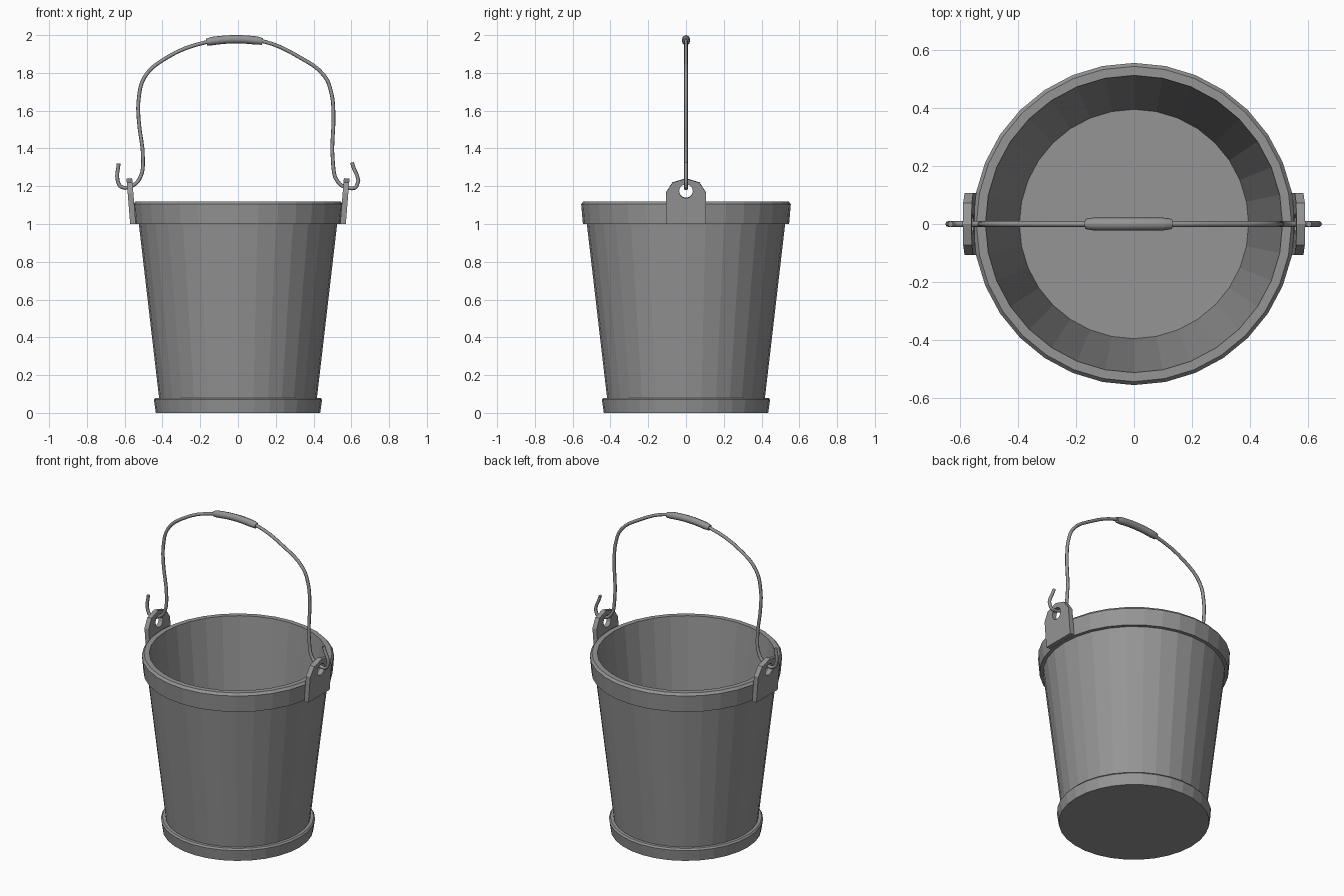
import bpy, bmesh, math
from mathutils import Matrix, Vector

cube = bpy.data.objects.get("Cube")
if cube:
    bpy.data.objects.remove(cube, do_unlink=True)

SIDES = 32

metal = bpy.data.materials.new("grey metal")
metal.use_nodes = True
grey = (0.3, 0.3, 0.3, 1)
metal.diffuse_color = grey
metal.node_tree.nodes["Principled BSDF"].inputs["Base Color"].default_value = grey


def add(name, data):
    obj = bpy.data.objects.new(name, data)
    bpy.context.collection.objects.link(obj)
    data.materials.append(metal)
    return obj


def lathe(name, profile, cap_start=False, cap_end=False):
    """Spin an (r, z) profile around the z axis, with optional flat caps."""
    bm = bmesh.new()
    rings = []
    for r, z in profile:
        angles = [math.tau * i / SIDES for i in range(SIDES)]
        rings.append([bm.verts.new((r * math.cos(a), r * math.sin(a), z)) for a in angles])
    for low, high in zip(rings, rings[1:]):
        for i in range(SIDES):
            j = (i + 1) % SIDES
            bm.faces.new((low[i], low[j], high[j], high[i]))
    if cap_start:
        bm.faces.new(rings[0][::-1])
    if cap_end:
        bm.faces.new(rings[-1])
    mesh = bpy.data.meshes.new(name)
    bm.to_mesh(mesh)
    bm.free()
    return add(name, mesh)


def to_mesh(obj, smooth=False):
    bpy.ops.object.select_all(action="DESELECT")
    obj.select_set(True)
    bpy.context.view_layer.objects.active = obj
    bpy.ops.object.convert(target="MESH")
    if smooth:
        bpy.ops.object.shade_smooth_by_angle(angle=math.radians(50))
    else:
        bpy.ops.object.shade_flat()


def tube(name, points, radius, end_taper=1.0):
    """Round bar along (x, z) points in the y = 0 plane."""
    curve = bpy.data.curves.new(name, "CURVE")
    curve.dimensions = "3D"
    curve.bevel_depth = radius
    curve.bevel_resolution = 2
    curve.resolution_u = 4
    curve.use_fill_caps = True
    spline = curve.splines.new("BEZIER")
    spline.bezier_points.add(len(points) - 1)
    for p, (x, z) in zip(spline.bezier_points, points):
        p.co = (x, 0, z)
        p.handle_left_type = p.handle_right_type = "AUTO"
    for end in (0, -1):
        spline.bezier_points[end].radius = end_taper
    to_mesh(add(name, curve), smooth=True)


# Bucket shell: base band, tapered wall, rim band and lining with floor
lathe("base_band", [(0.435, 0), (0.445, 0.07), (0.437, 0.08), (0.418, 0.08)], cap_start=True)
lathe("outer_wall", [(0.418, 0.08), (0.525, 1.0)])
lathe("rim_band", [(0.525, 1.0), (0.546, 1.0), (0.555, 1.105), (0.543, 1.12), (0.512, 1.12)])
lathe("inner_lining", [(0.512, 1.12), (0.395, 0.08)], cap_end=True)


# Handle lugs: chamfered plates with a round hole, leaning outwards
def lug(name, turn):
    curve = bpy.data.curves.new(name, "CURVE")
    curve.dimensions = "2D"
    curve.fill_mode = "BOTH"
    curve.extrude = 0.015
    half = [(0.107, 0), (0.107, 0.165), (0.072, 0.22)]
    outline = half + [(0, 0.242)] + [(-x, y) for x, y in reversed(half)]
    hole = [(0.037 * math.cos(math.tau * i / 12), 0.175 + 0.037 * math.sin(math.tau * i / 12))
            for i in range(12)]
    for loop in (outline, hole):
        spline = curve.splines.new("POLY")
        spline.points.add(len(loop) - 1)
        for p, (x, y) in zip(spline.points, loop):
            p.co = (x, y, 0, 1)
        spline.use_cyclic_u = True
    obj = add(name, curve)
    s, c = math.sin(0.08), math.cos(0.08)
    frame = Matrix(((0, s, c, 0.556), (1, 0, 0, 0), (0, c, -s, 1.0), (0, 0, 0, 1)))
    obj.matrix_world = Matrix.Rotation(turn, 4, "Z") @ frame
    to_mesh(obj)


lug("left_lug", 0)
lug("right_lug", math.pi)

# Bent wire handle with a hook at each end
right_half = [(-0.632, 1.32), (-0.637, 1.23), (-0.615, 1.195), (-0.555, 1.205),
              (-0.516, 1.25), (-0.503, 1.34), (-0.526, 1.555), (-0.526, 1.66),
              (-0.495, 1.777), (-0.39, 1.873), (-0.167, 1.963)]
left_half = [(0.13, 1.968), (0.325, 1.883), (0.458, 1.783), (0.495, 1.69),
             (0.505, 1.6), (0.503, 1.32), (0.526, 1.227), (0.575, 1.193),
             (0.628, 1.2), (0.603, 1.325)]
tube("wire_handle", right_half + [(-0.02, 1.977)] + left_half, 0.01)

# Thicker hand grip around the middle of the wire
tube("hand_grip", [(-0.167, 1.963), (-0.14, 1.968), (-0.02, 1.978), (0.1, 1.971), (0.13, 1.966)],
     0.022, end_taper=0.8)
